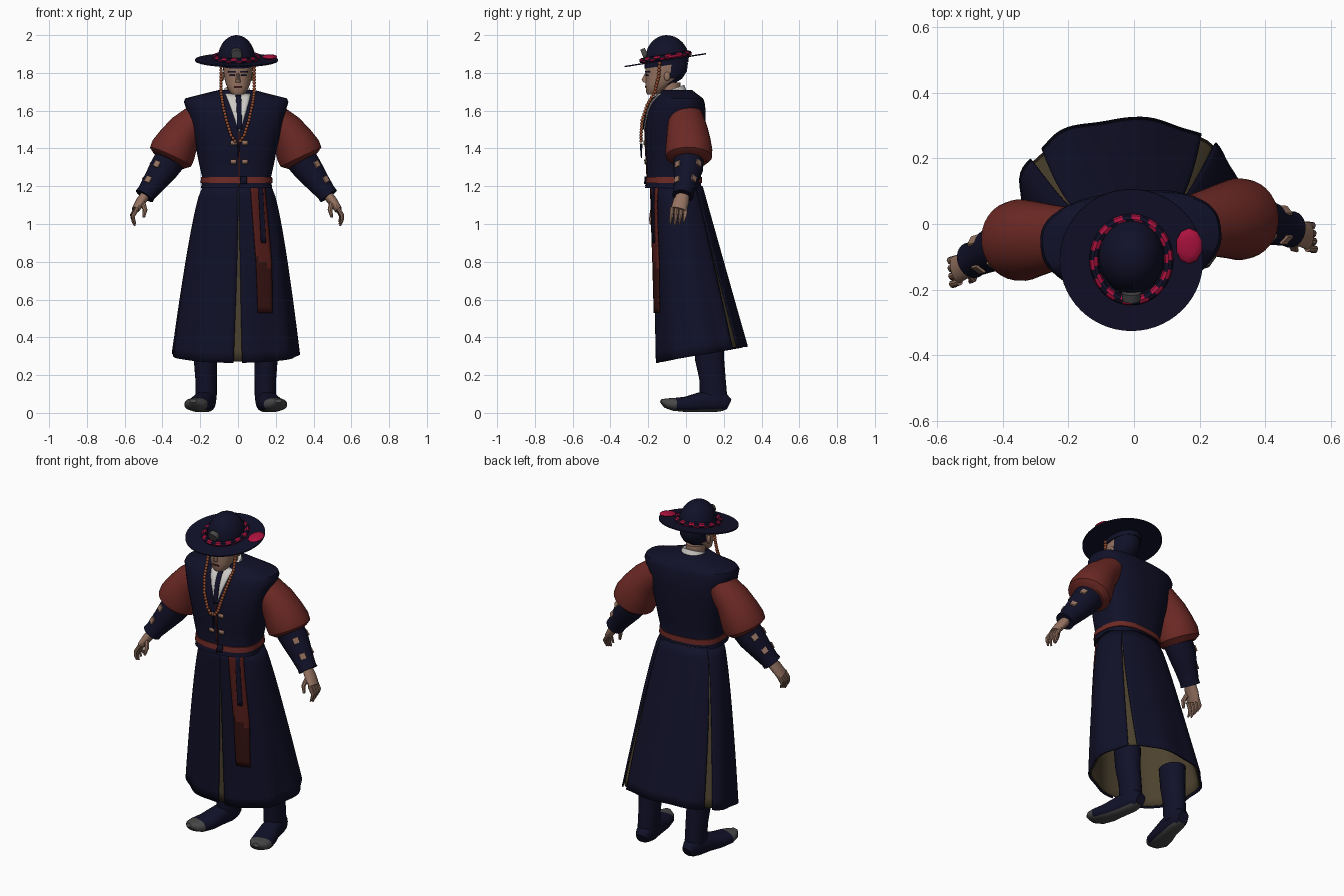
import bpy, bmesh
from math import sin, cos, pi, radians, copysign
from mathutils import Vector, Matrix

cube = bpy.data.objects.get("Cube")
if cube:
    bpy.data.objects.remove(cube, do_unlink=True)


def material(name, r, g, b):
    m = bpy.data.materials.new(name)
    m.use_nodes = True
    m.diffuse_color = (r, g, b, 1)
    m.node_tree.nodes["Principled BSDF"].inputs["Base Color"].default_value = (r, g, b, 1)
    return m


NAVY = material("navy cloth", .0055, .0055, .022)
RED = material("brick red cloth", .15, .022, .018)
SASH = material("sash red", .09, .012, .01)
DARK = material("dark maroon", .035, .006, .005)
KHAKI = material("khaki lining", .075, .055, .028)
CRIMSON = material("crimson", .42, .006, .05)
TAN = material("warm skin tan", .3, .17, .12)
WHITE = material("collar white", .62, .6, .57)
GREY = material("sole grey", .065, .065, .068)
BEAD = material("amber bead", .3, .075, .03)

SPIN = (Matrix.Translation((-.01, -.04, 0)) @ Matrix.Rotation(radians(5.5), 4, "Z")
        @ Matrix.Translation((0, .04, 0)))
HAT = Matrix.Translation((-.008, -.11, 1.868)) @ Matrix.Rotation(radians(9), 4, "X")
PLAIN = Matrix.Identity(4)


def finish(name, bm, mats, xf=PLAIN, rule=None, closed=True):
    if closed:
        bmesh.ops.recalc_face_normals(bm, faces=bm.faces)
    if rule:
        for f in bm.faces:
            f.material_index = rule(f.calc_center_median())
    me = bpy.data.meshes.new(name)
    bm.to_mesh(me)
    bm.free()
    me.transform(xf)
    for m in mats:
        me.materials.append(m)
    me.shade_smooth()
    me.set_sharp_from_angle(angle=radians(42))
    ob = bpy.data.objects.new(name, me)
    bpy.context.collection.objects.link(ob)
    return ob


def spow(v, p):
    return copysign(abs(v) ** (2 / p), v)


def limb(name, rings, mats, ref=None, side=1, power=2, n=24, xf=PLAIN, rule=None, shear=0):
    """Loft rings (x, y, z, ru, rv); horizontal when ref is None, else square to the path."""
    bm, loops = bmesh.new(), []
    cs = [Vector(r[:3]) for r in rings]
    for i, (c, r) in enumerate(zip(cs, rings)):
        u, v = Vector((1, 0, 0)), Vector((0, 1, 0))
        if ref:
            d = (cs[min(i + 1, len(cs) - 1)] - cs[max(i - 1, 0)]).normalized()
            u = (Vector(ref) - d * d.dot(Vector(ref))).normalized()
            v = d.cross(u)
        loop = []
        for k in range(n):
            a = 2 * pi * k / n
            p = c + u * r[3] * spow(cos(a), power) + v * r[4] * spow(sin(a), power)
            p.z += shear * (p.y - c.y)
            loop.append(bm.verts.new((p.x * side, p.y, p.z)))
        loops.append(loop)
    for a, b in zip(loops, loops[1:]):
        for k in range(n):
            bm.faces.new((a[k], a[(k + 1) % n], b[(k + 1) % n], b[k]))
    bm.faces.new(loops[0])
    bm.faces.new(loops[-1])
    return finish(name, bm, mats, xf, rule)


def grid(name, rows, mats, thick, xf=PLAIN, rule=None):
    """Sheet of points, rows from top down, thickened."""
    bm = bmesh.new()
    vs = [[bm.verts.new(p) for p in row] for row in rows]
    for a, b in zip(vs, vs[1:]):
        for j in range(len(a) - 1):
            bm.faces.new((a[j], b[j], b[j + 1], a[j + 1]))
    ob = finish(name, bm, mats, xf, rule, closed=False)
    mod = ob.modifiers.new("thickness", "SOLIDIFY")
    mod.thickness, mod.offset = thick, 0


def lerp_rows(rows, z):
    """Interpolate rows whose first value is a height, listed upward."""
    for a, b in zip(rows, rows[1:]):
        if z <= b[0] or b is rows[-1]:
            f = (z - a[0]) / (b[0] - a[0])
            return [p + (q - p) * f for p, q in zip(a, b)]


def front_of(rows, power):
    """Front surface depth of a body given rows (z, half width, front y, back y)."""
    def depth(x, z):
        _, rx, y0, y1 = lerp_rows(rows, z)
        k = max(0, 1 - min(1, abs(x / rx)) ** power) ** (1 / power)
        return (y0 + y1) / 2 - (y1 - y0) / 2 * k
    return depth


def patch(name, depth, edges, mats, gap=.005, thick=.005, nz=10, nx=6, xf=PLAIN, rule=None):
    """Plate following a front surface; edges are (z, left x, right x) listed upward."""
    rows = []
    for i in range(nz + 1):
        z = edges[-1][0] + (edges[0][0] - edges[-1][0]) * i / nz
        _, x0, x1 = lerp_rows(edges, z)
        xs = [x0 + (x1 - x0) * j / nx for j in range(nx + 1)]
        rows.append([(x, depth(x, z) - gap, z) for x in xs])
    grid(name, rows, mats, thick, xf, rule)


def body(rows, grow=0):
    return [(0, (y0 + y1) / 2, z, rx + grow, (y1 - y0) / 2 + grow) for z, rx, y0, y1 in rows]


def ball(name, mats, places, r, xf=PLAIN, scale=(1, 1, 1)):
    bm = bmesh.new()
    for p in places:
        bmesh.ops.create_icosphere(bm, subdivisions=2, radius=r,
                                   matrix=Matrix.Translation(p) @ Matrix.Diagonal((*scale, 1)))
    return finish(name, bm, mats, xf)


# Vest, white collar opening, tie, clasps and belt
vest = [(1.19, .188, -.215, .08), (1.24, .18, -.205, .075), (1.33, .2, -.21, .083),
        (1.42, .217, -.215, .092), (1.52, .243, -.215, .1), (1.6, .262, -.2, .1),
        (1.645, .277, -.18, .093), (1.665, .27, -.165, .085), (1.685, .19, -.14, .06),
        (1.71, .09, -.135, .03)]
chest = front_of(vest, 2.6)
limb("vest", body(vest), [NAVY], power=2.6, n=48, xf=SPIN)
patch("shirt_opening", chest, [(1.49, -.003, .003), (1.69, -.068, .068)], [WHITE], xf=SPIN)
patch("tie", chest, [(1.5, -.012, .012), (1.68, -.014, .014)], [NAVY], gap=.011, xf=SPIN)
patch("vest_seam", chest, [(1.2, -.004, .004), (1.5, -.004, .004)], [DARK], gap=.002, xf=SPIN)
for z in (1.33, 1.43):
    for x in (-.03, .03):
        patch("clasp", chest, [(z - .012, x - .016, x + .016), (z + .012, x - .016, x + .016)],
              [TAN], gap=.006, nz=1, nx=2, xf=SPIN)
belt = [lerp_rows(vest, z) for z in (1.218, 1.248)]
limb("belt", body(belt, .006), [RED], power=2.6, n=48, xf=SPIN)
patch("belt_knot", chest, [(1.212, .005, .04), (1.252, .005, .04)], [NAVY], gap=.012, nz=2, xf=SPIN)
limb("neck", [(-.005, -.08, 1.64, .055, .055), (-.005, -.085, 1.75, .052, .055)], [TAN])
limb("collar", [(-.005, -.075, 1.66, .088, .085), (-.005, -.08, 1.712, .068, .07)], [WHITE], shear=.35)

# Head and face
skull = [(1.685, .028, -.205, -.15), (1.7, .045, -.212, -.12), (1.735, .062, -.214, -.075),
         (1.77, .072, -.213, -.02), (1.81, .078, -.214, .005), (1.85, .08, -.215, .01),
         (1.89, .075, -.2, 0)]
face = front_of(skull, 2.2)
limb("head", body(skull), [TAN, NAVY], power=2.2, n=32,
     rule=lambda c: int(c.z > 1.84 or (c.y > -.085 and c.z > 1.74)))
limb("hat_band", [(-.005, -.103, 1.84, .092, .117), (-.005, -.103, 1.878, .094, .118)], [NAVY], shear=.15)
limb("nose", [(0, -.21, 1.8, .006, .006), (0, -.216, 1.765, .012, .02), (0, -.212, 1.75, .014, .014)], [TAN], n=10)
patch("mouth", face, [(1.724, -.02, .02), (1.731, -.022, .022)], [SASH], gap=.001, nz=1)
for s in (-1, 1):
    for name, x, z, w, h in (("eye", .03, 1.787, .013, .004), ("eyebrow", .032, 1.806, .019, .004)):
        patch(name, face, [(z - h, s * x - w, s * x + w), (z + h, s * x - w, s * x + w)], [NAVY], gap=.001, nz=1)
    ball("ear", [TAN], [(s * .078 - .004, -.1, 1.782)], .024, scale=(.4, .7, 1.1))

# Hat: dome, thin tilted brim, braided rope, badge and feather
dome = [(0, .012, .13 * sin(k * pi / 20), .1 * cos(k * pi / 20), .116 * cos(k * pi / 20)) for k in range(10)]
limb("hat_crown", dome + [(0, .012, .13, .006, .006)], [NAVY], n=40, xf=HAT)
limb("hat_brim", [(0, 0, -.004, .219, .219), (0, 0, .003, .219, .219)], [NAVY], n=56, xf=HAT)
bm = bmesh.new()
N, M = 84, 8
rope = [[bm.verts.new(((.114 + .014 * cos(2 * pi * j / M)) * cos(2 * pi * i / N),
                       (.127 + .014 * cos(2 * pi * j / M)) * sin(2 * pi * i / N) + .004,
                       .016 + .014 * sin(2 * pi * j / M))) for j in range(M)] for i in range(N)]
for i in range(N):
    for j in range(M):
        k = (i + 1) % N, (j + 1) % M
        f = bm.faces.new((rope[i][j], rope[k[0]][j], rope[k[0]][k[1]], rope[i][k[1]]))
        f.material_index = int((i + j // 2) % 6 < 3)
finish("hat_rope", bm, [NAVY, CRIMSON], HAT)
ball("hat_feather", [CRIMSON], [(.176, .045, .01)], .05, HAT, (.82, 1.1, .22))
limb("hat_badge", [(0, -.09, .052, .03, .03), (0, -.116, .046, .028, .028)], [GREY], ref=(0, 0, 1), n=20, xf=HAT)

# Bead strings hanging from the hat to the chest
path = [(.088, -.14, 1.85), (.088, -.145, 1.78), (.088, -.165, 1.7), (.078, -.205, 1.63),
        (.06, -.232, 1.55), (.035, -.238, 1.47), (.004, -.238, 1.425)]
beads = []
for a, b in zip(path, path[1:]):
    a, b = Vector(a), Vector(b)
    count = max(2, round((b - a).length / .0165))
    beads += [a.lerp(b, k / count) for k in range(count)]
for s in (-1, 1):
    ball("bead_string", [BEAD], [(p.x * s - .002, p.y, p.z) for p in beads], .0095)
limb("bead_tassel", [(.002, -.238, 1.425, .007, .007), (.002, -.236, 1.35, .003, .003)], [NAVY], n=8)

# Arms: puffed sleeves, bracers with plates, hands
sleeve = [(.19, -.02, 1.575, .09, .075), (.265, -.018, 1.5, .108, .095), (.305, -.017, 1.44, .118, .11),
          (.332, -.017, 1.39, .125, .122), (.347, -.018, 1.355, .122, .12), (.358, -.02, 1.335, .095, .09)]
bracer = [(.335, -.018, 1.36, .082, .085), (.385, -.025, 1.29, .078, .078), (.44, -.045, 1.215, .062, .062),
          (.478, -.06, 1.165, .054, .052), (.49, -.064, 1.148, .056, .054)]
palm = [(.48, -.06, 1.16, .032, .026), (.51, -.075, 1.12, .042, .026), (.54, -.09, 1.075, .042, .02)]
for s in (-1, 1):
    limb("sleeve", sleeve, [RED], ref=(0, 1, 0), side=s, n=32, xf=SPIN)
    limb("bracer", bracer, [NAVY], ref=(0, 1, 0), side=s, xf=SPIN)
    limb("palm", palm, [TAN], ref=(0, 1, 0), side=s, n=14, xf=SPIN)
    for k in range(4):
        y, drop = -.126 + .024 * k, .01 * abs(k - 1)
        limb("finger", [(.533, y, 1.085, .011, .011), (.556, y - .004, 1.045, .011, .011),
                        (.555, y - .008, 1.015 + drop, .009, .009), (.545, y - .01, .99 + drop, .005, .005)],
             [TAN], ref=(0, 1, 0), side=s, n=8, xf=SPIN)
    limb("thumb", [(.505, -.095, 1.12, .014, .014), (.492, -.12, 1.075, .013, .013),
                   (.5, -.128, 1.035, .007, .007)], [TAN], ref=(0, 1, 0), side=s, n=8, xf=SPIN)
    down = Vector((.55, -.2, -.8)).normalized()
    for ring in (bracer[1], bracer[2]):
        for turn in (-50, 40):
            out = Vector((cos(radians(turn)) * .8, sin(radians(turn)), cos(radians(turn)) * .55)).normalized()
            c = Vector(ring[:3]) + out * ring[3]
            limb("bracer_plate", [(*(c - out * .002), .025, .025), (*(c + out * .005), .023, .023)],
                 [TAN], ref=tuple(down + down.cross(out)), side=s, n=4, xf=SPIN)


# Long coat skirt: khaki lining under three panels parted by widening slits
def coat(a, t, grow=1.0):
    rx, y0, y1 = .178 + .155 * t ** .7, -.178 + .023 * t, .085 + .235 * t
    w = grow * (1 + .022 * t * sin(9 * a + 1))
    hem = .308 + .043 * sin(a)
    return (-.005 - .01 * t + rx * w * spow(cos(a), 2.2), (y0 + y1) / 2 + (y1 - y0) / 2 * w * spow(sin(a), 2.2),
            1.2 + t * (hem - 1.2))


ROWS = 16
grid("coat_lining", [[coat(2 * pi * k / 72, .992 * i / ROWS, .965) for k in range(73)] for i in range(ROWS + 1)],
     [KHAKI], .006)
slits = [(-88, 3), (46, 5), (148, 5), (272, 3)]
for name, (a, ga), (b, gb) in zip(("coat_left_panel", "coat_back_panel", "coat_right_panel"), slits, slits[1:]):
    rows = []
    for i in range(ROWS + 1):
        t = i / ROWS
        a0, a1 = radians(a + ga * t), radians(b - gb * t)
        rows.append([coat(a0 + (a1 - a0) * j / 30, t) for j in range(31)])
    grid(name, rows, [NAVY], .007)

# Hanging sash with dark end and navy cord
coat_rows = [(z, .178 + .155 * t ** .7, -.178 + .023 * t, .085 + .235 * t)
             for z, t in ((1.2 - .93 * k / 10, k / 10) for k in range(10, -1, -1))]
skirt = front_of(coat_rows, 2.2)
patch("sash", skirt, [(.53, .105, .182), (.8, .095, .178), (1.2, .065, .142)], [SASH, DARK],
      gap=.015, thick=.009, nz=20, rule=lambda c: int(c.z < .79 - .9 * (c.x - .14)))
patch("sash_cord", skirt, [(.9, .122, .147), (1.19, .108, .13)], [NAVY], gap=.023, thick=.008)

# Boots with upturned grey toes and soles
shaft = [(.16, .12, .4, .068, .082), (.16, .125, .28, .062, .077), (.157, .14, .18, .057, .07),
         (.157, .145, .1, .057, .072), (.157, .148, .05, .052, .07)]
foot = [(.152, .226, .045, .03, .03), (.155, .2, .058, .05, .045), (.16, .15, .062, .058, .055),
        (.175, .07, .056, .052, .056), (.192, 0, .045, .041, .064), (.21, -.065, .045, .034, .064),
        (.22, -.105, .052, .026, .048), (.225, -.132, .064, .01, .018)]
for s in (-1, 1):
    shift = Matrix.Translation((-.012, 0, 0))
    limb("boot_shaft", shaft, [NAVY], side=s, xf=shift)
    limb("boot_foot", foot, [NAVY, GREY], ref=(0, 0, 1), side=s, power=2.4, xf=shift,
         rule=lambda c: int(c.z < .019 or c.y < -.05))
